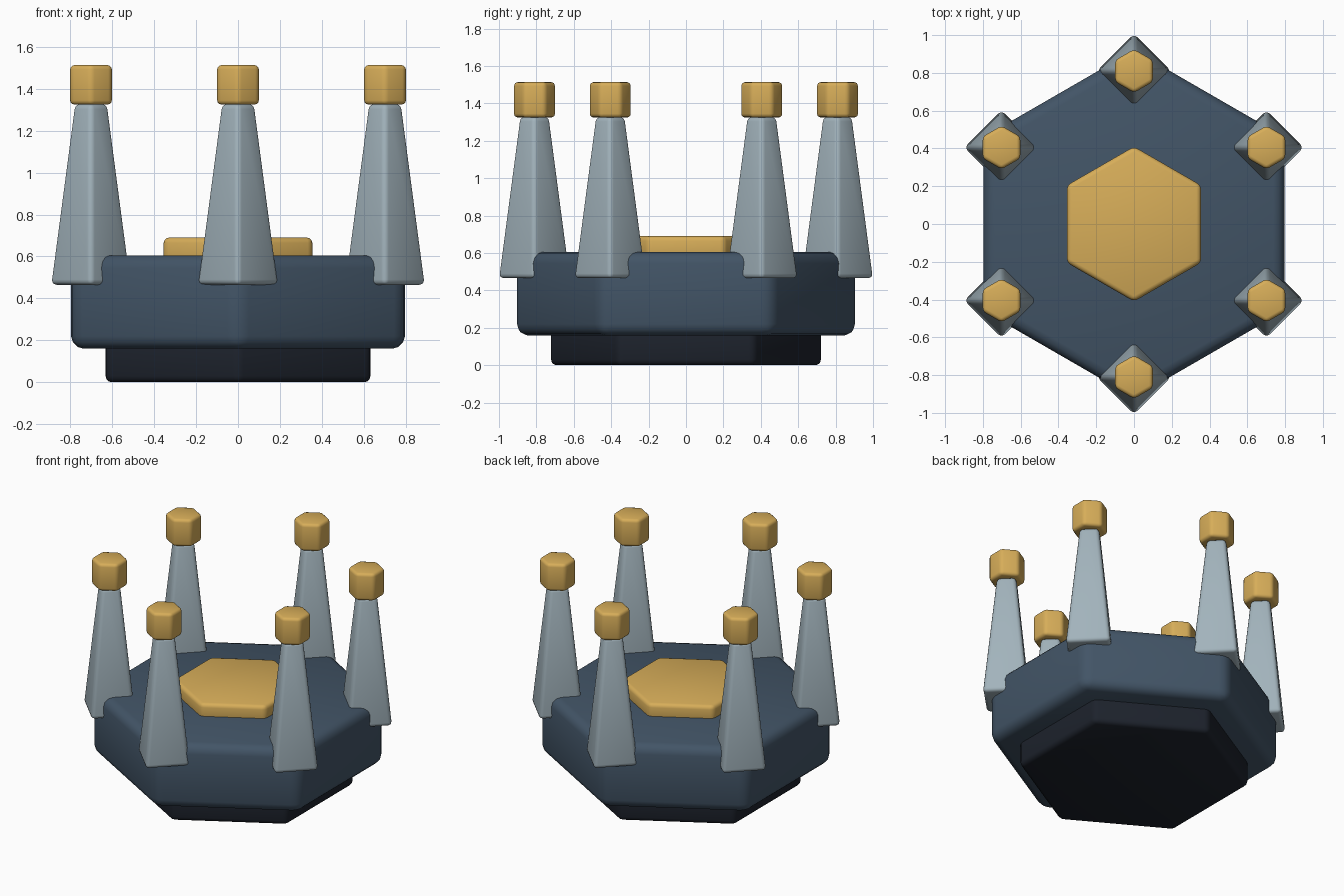
import bpy
from math import sin, cos, radians

if "Cube" in bpy.data.objects:
    bpy.data.objects.remove(bpy.data.objects["Cube"])


def material(name, rgb):
    m = bpy.data.materials.new(name)
    m.diffuse_color = (*rgb, 1)
    m.use_nodes = True
    m.node_tree.nodes["Principled BSDF"].inputs["Base Color"].default_value = m.diffuse_color
    return m


slate = material("slate_blue", (0.055, 0.09, 0.135))
dark = material("near_black", (0.012, 0.016, 0.025))
steel = material("pale_steel", (0.36, 0.45, 0.50))
gold = material("gold", (0.68, 0.42, 0.10))


def prism(name, sides, r_bottom, r_top, z0, z1, bevel, mat, x=0, y=0):
    """Bevelled upright prism or frustum with a corner pointing to +y."""
    bpy.ops.mesh.primitive_cone_add(vertices=sides, radius1=r_bottom, radius2=r_top,
                                    depth=z1 - z0, location=(x, y, (z0 + z1) / 2))
    ob = bpy.context.object
    ob.name = name
    ob.data.materials.append(mat)
    mod = ob.modifiers.new("soft_edges", 'BEVEL')
    mod.width = bevel
    mod.segments = 3
    mod.limit_method = 'ANGLE'
    mod.angle_limit = radians(30)
    bpy.ops.object.modifier_apply(modifier=mod.name)
    bpy.ops.object.shade_smooth_by_angle(angle=radians(35))
    return ob


# Stacked hexagonal body
prism("foot", 6, 0.73, 0.73, 0.0, 0.2, 0.03, dark)
prism("body", 6, 0.92, 0.92, 0.16, 0.605, 0.06, slate)
prism("centre_plate", 6, 0.41, 0.41, 0.56, 0.69, 0.025, gold)

# Ring of tapered spikes with hexagonal caps, one on each body corner
for i in range(6):
    a = radians(30 + 60 * i)
    x, y = 0.81 * cos(a), 0.81 * sin(a)
    prism(f"spike_{i + 1}", 4, 0.2, 0.086, 0.465, 1.328, 0.025, steel, x, y)
    prism(f"spike_cap_{i + 1}", 6, 0.115, 0.115, 1.325, 1.513, 0.02, gold, x, y)
